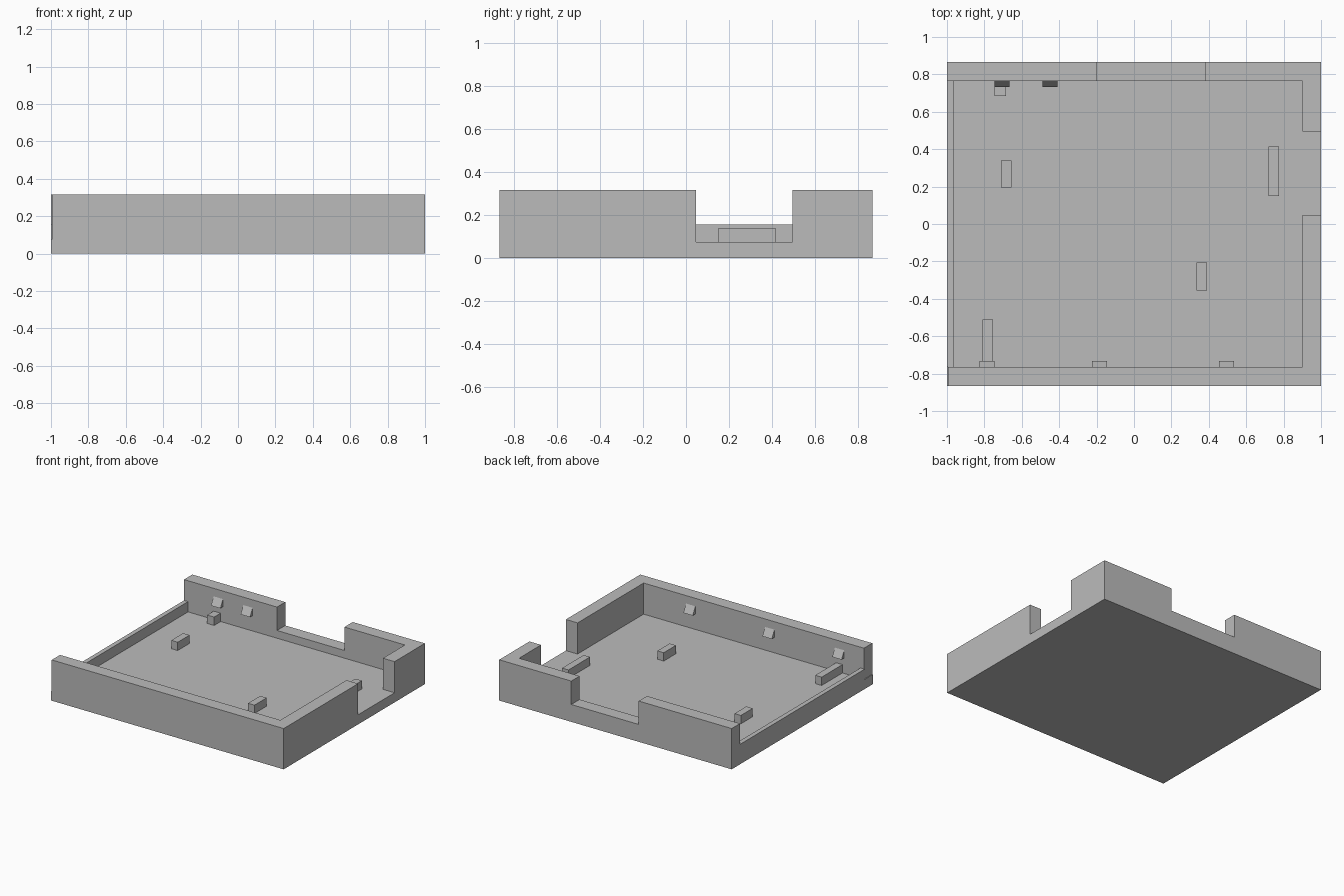
import bpy, bmesh

cube = bpy.data.objects.get("Cube")
if cube:
    bpy.data.objects.remove(cube, do_unlink=True)

grey = bpy.data.materials.new("plain_grey")
grey.use_nodes = True
COLOUR = (0.5, 0.5, 0.5, 1)
grey.diffuse_color = COLOUR
grey.node_tree.nodes["Principled BSDF"].inputs["Base Color"].default_value = COLOUR

FLOOR, TOP = 0.075, 0.317      # floor surface and wall rim heights
OUT, IN = 0.867, 0.765         # outer and inner faces of front and back walls


def prism(name, x0, x1, outline):
    """Extrude a (y, z) outline from x0 to x1."""
    bm = bmesh.new()
    start = bm.faces.new([bm.verts.new((x0, y, z)) for y, z in outline])
    extruded = bmesh.ops.extrude_face_region(bm, geom=[start])["geom"]
    moved = [v for v in extruded if isinstance(v, bmesh.types.BMVert)]
    bmesh.ops.translate(bm, verts=moved, vec=(x1 - x0, 0, 0))
    bmesh.ops.recalc_face_normals(bm, faces=bm.faces)
    mesh = bpy.data.meshes.new(name)
    bm.to_mesh(mesh)
    bm.free()
    mesh.materials.append(grey)
    obj = bpy.data.objects.new(name, mesh)
    bpy.context.collection.objects.link(obj)
    return obj


def box(name, x0, x1, y0, y1, z0, z1):
    return prism(name, x0, x1, [(y0, z0), (y1, z0), (y1, z1), (y0, z1)])


# Floor slab
box("floor_slab", -1, 1, -OUT, OUT, 0, FLOOR)

# Front wall, full width
box("front_wall", -0.995, 1, -OUT, -IN, FLOOR, TOP)

# Back wall with a notch above a low sill
box("back_wall_right", -1, -0.2, IN, OUT, FLOOR, TOP)
box("back_wall_sill", -0.2, 0.38, IN, OUT, FLOOR, 0.135)
box("back_wall_left", 0.38, 1, IN, OUT, FLOOR, TOP)

# Side wall with an opening down to the floor
box("left_wall_front", 0.9, 1, -IN, 0.047, FLOOR, TOP)
box("left_wall_back", 0.9, 1, 0.495, IN, FLOOR, TOP)

# Low lip on the opposite side
box("right_lip", -1, -0.965, -IN, IN, FLOOR, 0.155)

# Support blocks on the floor
blocks = [(-0.71, -0.655, 0.195, 0.34), (0.72, 0.775, 0.15, 0.415),
          (0.335, 0.39, -0.355, -0.205), (-0.81, -0.755, -IN, -0.51),
          (-0.745, -0.685, 0.685, IN)]
for i, (x0, x1, y0, y1) in enumerate(blocks, 1):
    box(f"support_block_{i}", x0, x1, y0, y1, FLOOR, 0.14)

# Wedge catches on the inner faces of the front and back walls
for side, label, starts in ((-1, "front", (-0.825, -0.225, 0.455)),
                            (1, "back", (-0.745, -0.49))):
    for i, x in enumerate(starts, 1):
        prism(f"{label}_catch_{i}", x, x + 0.08,
              [(side * IN, 0.195), (side * (IN - 0.033), 0.195), (side * IN, 0.255)])
